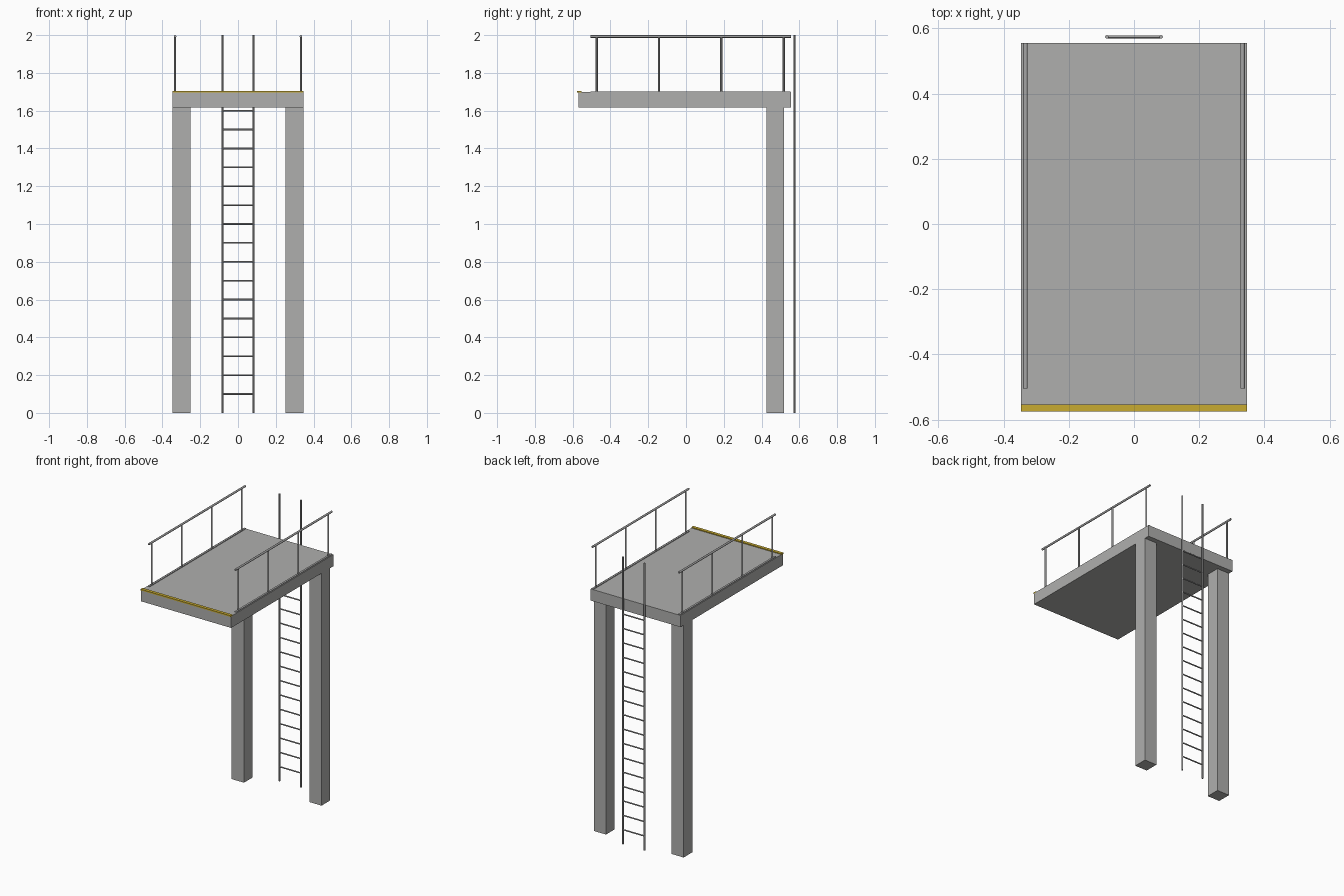
import bpy
from mathutils import Vector

cube = bpy.data.objects.get("Cube")
if cube:
    bpy.data.objects.remove(cube, do_unlink=True)


def material(name, rgb):
    m = bpy.data.materials.new(name)
    m.use_nodes = True
    m.diffuse_color = (*rgb, 1)
    m.node_tree.nodes["Principled BSDF"].inputs["Base Color"].default_value = (*rgb, 1)
    return m


concrete = material("concrete grey", (0.43, 0.43, 0.42))
steel = material("steel grey", (0.38, 0.38, 0.38))
yellow = material("safety yellow", (0.58, 0.41, 0.03))


def box(name, low, high, mat):
    low, high = Vector(low), Vector(high)
    bpy.ops.mesh.primitive_cube_add(size=1, location=(low + high) / 2)
    ob = bpy.context.object
    ob.name = name
    ob.scale = high - low
    bpy.ops.object.transform_apply(location=False, rotation=False, scale=True)
    ob.data.materials.append(mat)
    return ob


def tube(name, start, end, radius):
    start, end = Vector(start), Vector(end)
    axis = end - start
    bpy.ops.mesh.primitive_cylinder_add(vertices=12, radius=radius, depth=axis.length,
                                        location=(start + end) / 2)
    ob = bpy.context.object
    ob.name = name
    ob.rotation_euler = axis.to_track_quat('Z', 'Y').to_euler()
    ob.data.materials.append(steel)
    bpy.ops.object.shade_smooth_by_angle()
    return ob


# Platform slab and the marked front edge
box("deck", (-0.346, -0.57, 1.617), (0.346, 0.555, 1.698), concrete)
box("front_edge_strip", (-0.347, -0.576, 1.695), (0.347, -0.554, 1.704), yellow)

# Columns and side railings, mirrored left and right
for side, s in (("left", 1), ("right", -1)):
    xs = sorted((s * 0.252, s * 0.346))
    box(side + "_column", (xs[0], 0.425, 0), (xs[1], 0.52, 1.617), concrete)
    x = s * 0.333
    tube(side + "_top_rail", (x, -0.505, 1.993), (x, 0.555, 1.993), 0.007)
    box(side + "_bottom_rail", (x - 0.007, -0.505, 1.696), (x + 0.007, 0.553, 1.702), steel)
    for i in range(4):
        y = -0.473 + 0.33 * i
        tube(f"{side}_railing_post_{i + 1}", (x, y, 1.695), (x, y, 1.993), 0.006)
    tube(side + "_ladder_rail", (s * 0.083, 0.574, 0), (s * 0.083, 0.574, 2), 0.0055)

# Ladder rungs
for i in range(1, 17):
    tube(f"ladder_rung_{i}", (-0.083, 0.574, i / 10), (0.083, 0.574, i / 10), 0.0045)
